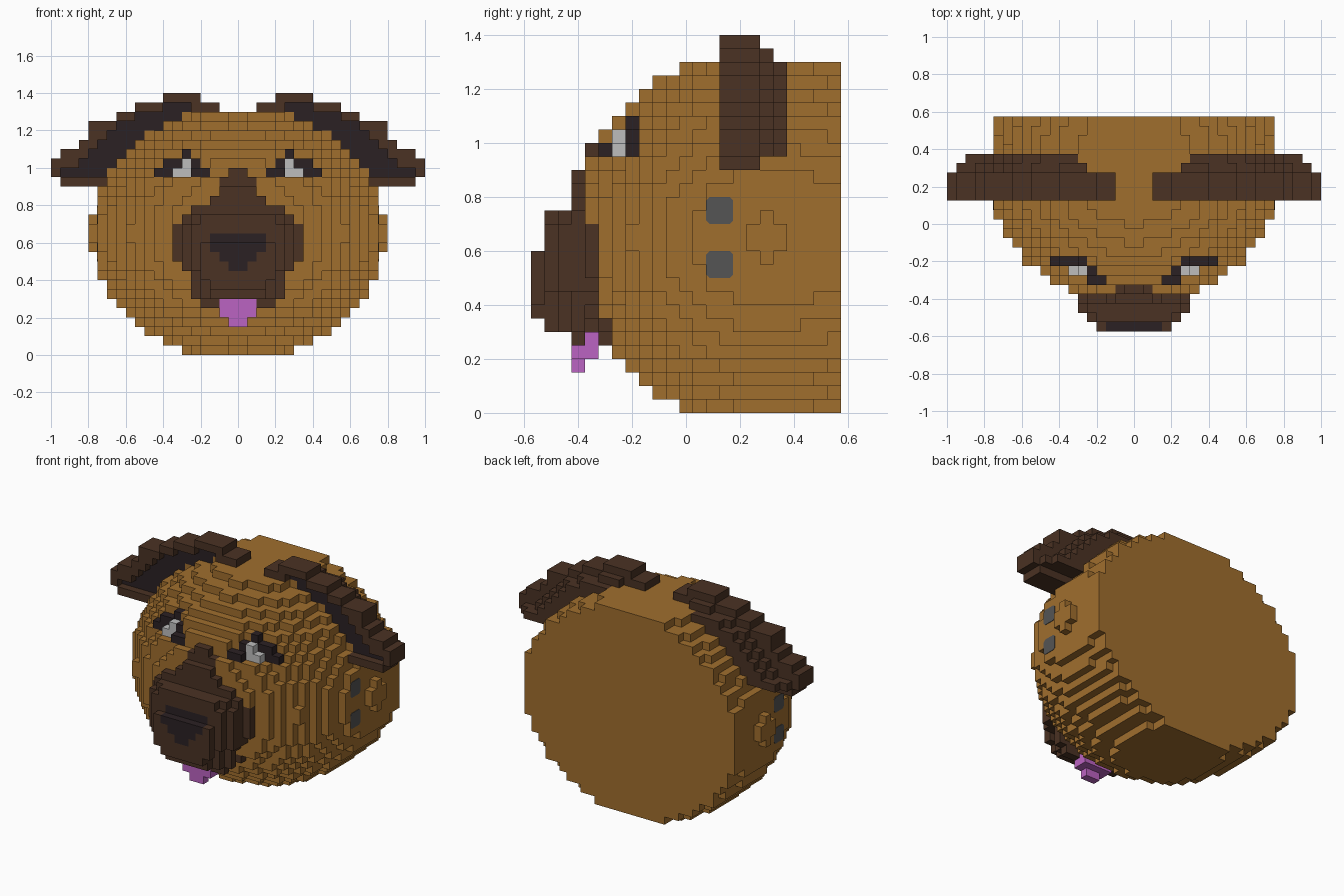
import bpy
import bmesh
import math

cube = bpy.data.objects.get("Cube")
if cube:
    bpy.data.objects.remove(cube, do_unlink=True)

S = 0.05        # block size
Y0 = -0.575     # front limit


def material(name, rgb):
    m = bpy.data.materials.new(name)
    m.use_nodes = True
    m.diffuse_color = (*rgb, 1)
    m.node_tree.nodes["Principled BSDF"].inputs["Base Color"].default_value = (*rgb, 1)
    return m


TAN = material("tan fur", (0.352, 0.156, 0.027))
BROWN = material("brown fur", (0.069, 0.032, 0.017))
DARK = material("near black", (0.024, 0.015, 0.017))
WHITE = material("eye white", (0.515, 0.515, 0.515))
PINK = material("tongue pink", (0.50, 0.125, 0.54))
GREY = material("peg grey", (0.09, 0.09, 0.09))

# cell (i, j, k) -> (part, material); later parts replace earlier ones
cells = {}


def put(part, mat, i0, i1, j0, j1, k0, k1):
    """Fill a box of blocks, upper limits excluded."""
    for i in range(i0, i1):
        for j in range(j0, j1):
            for k in range(k0, k1):
                cells[i, j, k] = (part, mat)


def put_both(part, mat, i0, i1, *rest):
    """Fill a box and its mirror image across x = 0."""
    put(part, mat, i0, i1, *rest)
    put(part, mat, -i1, -i0, *rest)


# Head: half ellipsoid in front, gently tapering barrel behind
for i in range(-16, 16):
    for j in range(2, 23):
        for k in range(26):
            x, y, z = (i + .5) * S, Y0 + (j + .5) * S, (k + .5) * S
            ry = 0.72 if y < 0.282 else 1.1
            if (x / .78) ** 2 + ((y - .282) / ry) ** 2 + ((z - .65) / .68) ** 2 < 1:
                cells[i, j, k] = ("head", TAN)


def paint(mat, i0, i1, k0, k1, jmax):
    """Recolour existing head blocks near the face, on both sides."""
    for c, (part, _) in list(cells.items()):
        i = c[0] if c[0] >= 0 else -c[0] - 1
        if part == "head" and i0 <= i < i1 and k0 <= c[2] < k1 and c[1] < jmax:
            cells[c] = (part, mat)


# Eyes: dark surround with a white block
for i0, i1, k in ((3, 9, 19), (4, 8, 20), (5, 7, 21)):
    paint(DARK, i0, i1, k, k + 1, 8)
paint(WHITE, 5, 7, 19, 21, 7)

# Muzzle: half width per row, from row 4 up
HALF = [2, 4, 5, 5, 5, 7, 8, 8, 8, 7, 6, 5, 3, 2, 2, 1]
for k, w in enumerate(HALF, 4):
    paint(BROWN, 0, w, k, k + 1, 6 if k < 7 else 5)
    if 5 <= k < 18:
        put("muzzle", BROWN, -min(w, 6), min(w, 6), 3, 4, k, k + 1)
    if 6 <= k < 15:
        a, b = min(w - 1, 6), min(w - 2, 5)
        put("muzzle", BROWN, -a, a, 2, 3, k, k + 1)
        put("muzzle", BROWN, -b, b, 1, 2, k, k + 1)
    if 7 <= k < 12:
        c = 3 if k == 7 else 4
        put("muzzle", BROWN, -c, c, 0, 1, k, k + 1)

# Nose
put("nose", DARK, -3, 3, 1, 2, 12, 13)
for w, k in ((3, 11), (2, 10), (1, 9)):
    put("nose", DARK, -w, w, 0, 1, k, k + 1)

# Tongue
put("tongue", PINK, -2, 2, 3, 5, 4, 6)
put("tongue", PINK, -1, 1, 3, 4, 3, 4)

# Ears: row, outer shell span, inner hollow span
EAR = [(27, 4, 8, 0, 0), (26, 2, 11, 5, 8), (25, 5, 13, 5, 11),
       (24, 7, 16, 7, 13), (23, 8, 16, 8, 14), (22, 9, 17, 9, 15),
       (21, 11, 19, 11, 16), (20, 12, 20, 12, 17), (19, 12, 20, 12, 19),
       (18, 14, 19, 0, 0)]
ear = {}
for k, a, b, c, d in EAR:
    for i in range(a, b):
        hollow = c <= i < d
        for j in (14, 15, 16):
            if not (hollow and j == 14):
                ear[i, j, k] = DARK if hollow and j == 15 else BROWN
    for i in range(c, d):
        ear[i, 17, k] = BROWN
        if k < 26 and i < d - 1:
            ear[i, 18, k] = BROWN
for (i, j, k), m in ear.items():
    for part, ii in (("left_ear", i), ("right_ear", -i - 1)):
        if cells.get((ii, j, k), ("",))[0] != "head":
            cells[ii, j, k] = (part, m)

# Block face directions and their corners
SIDES = []
for axis in range(3):
    u, v = (axis + 1) % 3, (axis + 2) % 3
    for s in (0, 1):
        ring = [(0, 0), (1, 0), (1, 1), (0, 1)]
        corners = []
        for p, q in (ring if s else ring[::-1]):
            c = [0, 0, 0]
            c[axis], c[u], c[v] = s, p, q
            corners.append(c)
        n = [0, 0, 0]
        n[axis] = 2 * s - 1
        SIDES.append((n, corners))


def build(part):
    """Make one mesh from the exposed block faces of a part."""
    bm, verts, mats = bmesh.new(), {}, []
    for cell, (name, mat) in cells.items():
        if name != part:
            continue
        if mat not in mats:
            mats.append(mat)
        for n, corners in SIDES:
            if tuple(a + b for a, b in zip(cell, n)) in cells:
                continue
            face = []
            for c in corners:
                key = tuple(a + b for a, b in zip(cell, c))
                if key not in verts:
                    verts[key] = bm.verts.new((key[0] * S, Y0 + key[1] * S, key[2] * S))
                face.append(verts[key])
            bm.faces.new(face).material_index = mats.index(mat)
    me = bpy.data.meshes.new(part)
    bm.to_mesh(me)
    bm.free()
    for m in mats:
        me.materials.append(m)
    bpy.context.collection.objects.link(bpy.data.objects.new(part, me))


for part in ("head", "muzzle", "nose", "tongue", "left_ear", "right_ear"):
    build(part)

# Side pegs: thin plates with clipped corners
for side, sx in (("left", 1), ("right", -1)):
    for level, z in (("upper", 0.75), ("lower", 0.55)):
        bm = bmesh.new()
        ring = []
        for a, b in ((1, .75), (.75, 1), (-.75, 1), (-1, .75),
                     (-1, -.75), (-.75, -1), (.75, -1), (1, -.75)):
            ring.append(bm.verts.new((sx * 0.75, 0.125 + a * .05, z + b * .05)))
        base = bm.faces.new(ring)
        top = bmesh.ops.extrude_face_region(bm, geom=[base])["geom"]
        bmesh.ops.translate(bm, vec=(sx * 0.003, 0, 0),
                            verts=[g for g in top if isinstance(g, bmesh.types.BMVert)])
        bmesh.ops.recalc_face_normals(bm, faces=bm.faces[:])
        me = bpy.data.meshes.new(f"{side}_{level}_peg")
        bm.to_mesh(me)
        bm.free()
        me.materials.append(GREY)
        bpy.context.collection.objects.link(bpy.data.objects.new(me.name, me))
